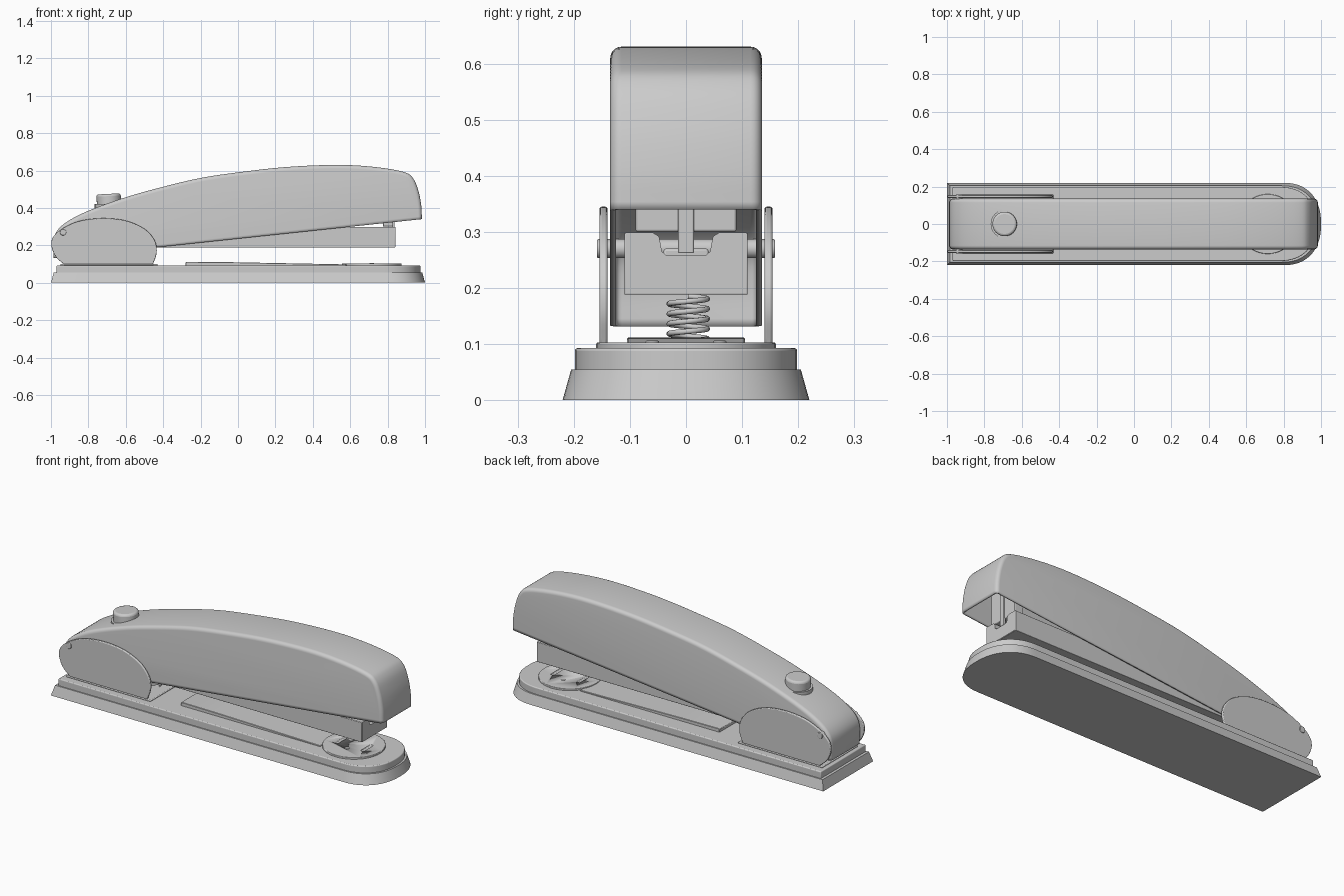
import bpy, bmesh, math
from mathutils import Vector, Matrix

cube = bpy.data.objects.get("Cube")
if cube:
    bpy.data.objects.remove(cube, do_unlink=True)


def finish(name, bm, smooth=True):
    bmesh.ops.recalc_face_normals(bm, faces=bm.faces)
    mesh = bpy.data.meshes.new(name)
    bm.to_mesh(mesh)
    bm.free()
    obj = bpy.data.objects.new(name, mesh)
    bpy.context.collection.objects.link(obj)
    if smooth:
        bpy.ops.object.select_all(action='DESELECT')
        obj.select_set(True)
        bpy.context.view_layer.objects.active = obj
        bpy.ops.object.shade_smooth_by_angle(angle=math.radians(35))
    return obj


def spline(points, steps=5):
    """Smooth open curve through the given 2D points."""
    p = [Vector(q) for q in points]
    p = [2 * p[0] - p[1]] + p + [2 * p[-1] - p[-2]]
    out = []
    for a, b, c, d in zip(p, p[1:], p[2:], p[3:]):
        for i in range(steps):
            t = i / steps
            out.append((2 * b + (c - a) * t + (2 * a - 5 * b + 4 * c - d) * t ** 2
                        + (3 * b - a - 3 * c + d) * t ** 3) / 2)
    return out + [p[-2]]


def prism(points, to_3d, lo, hi):
    """Extrude a closed 2D outline between two levels."""
    bm = bmesh.new()
    rings = [[bm.verts.new(to_3d(u, v, w)) for u, v in points] for w in (lo, hi)]
    caps = [bm.faces.new(r) for r in rings]
    n = len(points)
    for i in range(n):
        j = (i + 1) % n
        bm.faces.new((rings[0][i], rings[0][j], rings[1][j], rings[1][i]))
    bmesh.ops.recalc_face_normals(bm, faces=bm.faces)
    return bm, caps


def side(u, v, w):
    return (u, w, v)


def end(u, v, w):
    return (w, u, v)


def flat(u, v, w):
    return (u, v, w)


def bevel(obj, width, segments=3):
    mod = obj.modifiers.new("Bevel", 'BEVEL')
    mod.width, mod.segments = width, segments
    mod.limit_method, mod.angle_limit = 'ANGLE', math.radians(40)
    return obj


def box(name, x, y, z, width=0.004):
    bm, _ = prism([(x[0], z[0]), (x[1], z[0]), (x[1], z[1]), (x[0], z[1])], side, *y)
    return bevel(finish(name, bm), width, 2)


def cylinder(name, centre, radius, depth, axis='Z', width=0.0, segments=48):
    bm = bmesh.new()
    turn = Matrix.Rotation(math.pi / 2, 4, 'X') if axis == 'Y' else Matrix()
    bmesh.ops.create_cone(bm, cap_ends=True, segments=segments, radius1=radius, radius2=radius,
                          depth=depth, matrix=Matrix.Translation(centre) @ turn)
    obj = finish(name, bm)
    return bevel(obj, width) if width else obj


def cut(obj, cutter):
    mod = obj.modifiers.new("Cut", 'BOOLEAN')
    mod.operation, mod.object, mod.solver = 'DIFFERENCE', cutter, 'EXACT'
    cutter.hide_render = True
    cutter.hide_viewport = True
    cutter.display_type = 'WIRE'


# Base: two tiers with square rear and rounded nose
def base_outline(rear, front, half):
    pts = [(rear, -half)]
    for i in range(41):
        a = -math.pi / 2 + math.pi * i / 40
        pts.append((front - 0.2 + 0.2 * max(math.cos(a), 0) ** 0.87,
                    half * math.copysign(abs(math.sin(a)) ** 0.87, a)))
    return pts + [(rear, half)]


bm, caps = prism(base_outline(-1, 1, 0.22), flat, 0, 0.055)
for v in caps[1].verts:
    v.co.x *= 0.985
    v.co.y *= 0.93
finish("base_foot", bm)
bm, _ = prism(base_outline(-0.97, 0.975, 0.198), flat, 0.05, 0.093)
bevel(finish("base_top", bm), 0.005)
box("hinge_floor", (-0.95, -0.43), (-0.157, 0.157), (0.09, 0.1))

# Tapered plate and anvil on the base
bm, _ = prism([(-0.28, 0.09), (0.58, 0.09), (0.58, 0.098), (-0.05, 0.11), (-0.27, 0.112),
               (-0.28, 0.109)], side, -0.105, 0.105)
bevel(finish("base_plate", bm), 0.002, 1)
anvil = cylinder("anvil", (0.715, 0, 0.0965), 0.16, 0.013, width=0.003)
for i, x in enumerate((0.635, 0.795)):
    cut(anvil, box(f"anvil_slot_cutter_{i}", (x - 0.01, x + 0.01), (-0.045, 0.045), (0.098, 0.12)))
for i, y in enumerate((-0.06, 0.06)):
    cylinder(f"anvil_rivet_{i}", (0.715, y, 0.101), 0.012, 0.01, width=0.002, segments=20)

# Hinge side plates and pin
cheek = spline([(-0.93, 0.098), (-0.975, 0.14), (-0.998, 0.2), (-0.985, 0.25), (-0.93, 0.295),
                (-0.84, 0.332), (-0.72, 0.345), (-0.6, 0.332), (-0.5, 0.288), (-0.445, 0.225),
                (-0.435, 0.16), (-0.455, 0.098)])
for name, s in (("left", 1), ("right", -1)):
    bm, _ = prism(cheek, side, s * 0.14, s * 0.154)
    bevel(finish(f"hinge_plate_{name}", bm), 0.004)
cylinder("hinge_pin", (-0.935, 0, 0.27), 0.017, 0.318, 'Y', 0.003, 24)

# Cover: hollow shell with rounded shoulders, open underneath
profile = spline([(-0.985, 0.131), (-0.988, 0.2), (-0.975, 0.265), (-0.92, 0.322), (-0.8, 0.385),
                  (-0.6, 0.457), (-0.4, 0.513), (-0.2, 0.56), (0, 0.59), (0.25, 0.618),
                  (0.52, 0.63), (0.72, 0.62), (0.88, 0.594), (0.935, 0.56), (0.965, 0.49),
                  (0.98, 0.41), (0.983, 0.34)])
bm, caps = prism(profile, side, -0.135, 0.135)
last = len(profile) - 1
bottom = [f for f in bm.faces if f not in caps and f.normal.z < -0.9]
keep = {e for f in bottom for e in f.edges}
rims = [e for c in caps for e in c.edges if e not in keep]
bmesh.ops.bevel(bm, geom=rims, offset=0.02, offset_type='OFFSET', segments=5,
                profile=0.5, affect='EDGES', clamp_overlap=False)
bm.normal_update()
bmesh.ops.delete(bm, geom=[f for f in bm.faces if f.normal.z < -0.9 and f.calc_area() > 0.1],
                 context='FACES')
cover = finish("cover", bm)
shell = cover.modifiers.new("Shell", 'SOLIDIFY')
shell.thickness, shell.offset = 0.01, -1

# Push button in a ring on the cover
cylinder("button_ring", (-0.69, 0, 0.405), 0.076, 0.03)
button = cylinder("button", (-0.69, 0, 0.43), 0.065, 0.09, width=0.012)
tilt = Matrix.Translation((-0.69, 0, 0.43)) @ Matrix.Rotation(-0.05, 4, 'Y')
button.data.transform(tilt @ Matrix.Translation((0.69, 0, -0.43)))

# Staple magazine: channel with a notched front wall
box("magazine_floor", (-0.9, 0.84), (-0.108, 0.108), (0.188, 0.2), 0.002)
for name, s in (("left", 1), ("right", -1)):
    box(f"magazine_wall_{name}", (-0.9, 0.84), sorted((s * 0.098, s * 0.11)), (0.188, 0.298), 0.002)
half = [(0.108, 0.19), (0.108, 0.299), (0.06, 0.299), (0.048, 0.292), (0.043, 0.265), (0.035, 0.258)]
bm, _ = prism(half + [(-y, z) for y, z in reversed(half)], end, 0.76, 0.842)
finish("magazine_front", bm)
box("staple_follower", (-0.85, 0.7), (-0.04, 0.04), (0.2, 0.27))

# Driver blade and its holder inside the cover
box("driver_holder", (0.775, 0.83), (-0.09, 0.09), (0.3, 0.56))
box("driver_blade", (0.825, 0.838), (-0.014, 0.014), (0.262, 0.56), 0.002)

# Return spring under the magazine
turns, per = 4.5, 20
curve = bpy.data.curves.new("return_spring", 'CURVE')
curve.dimensions, curve.bevel_depth, curve.bevel_resolution = '3D', 0.005, 2
curve.use_fill_caps = True
path = curve.splines.new('POLY')
count = int(turns * per)
path.points.add(count)
for i, pt in enumerate(path.points):
    a = math.tau * i / per
    pt.co = (-0.52 + 0.034 * math.cos(a), 0.004 + 0.034 * math.sin(a), 0.105 + 0.08 * i / count, 1)
bpy.context.collection.objects.link(bpy.data.objects.new("return_spring", curve))
